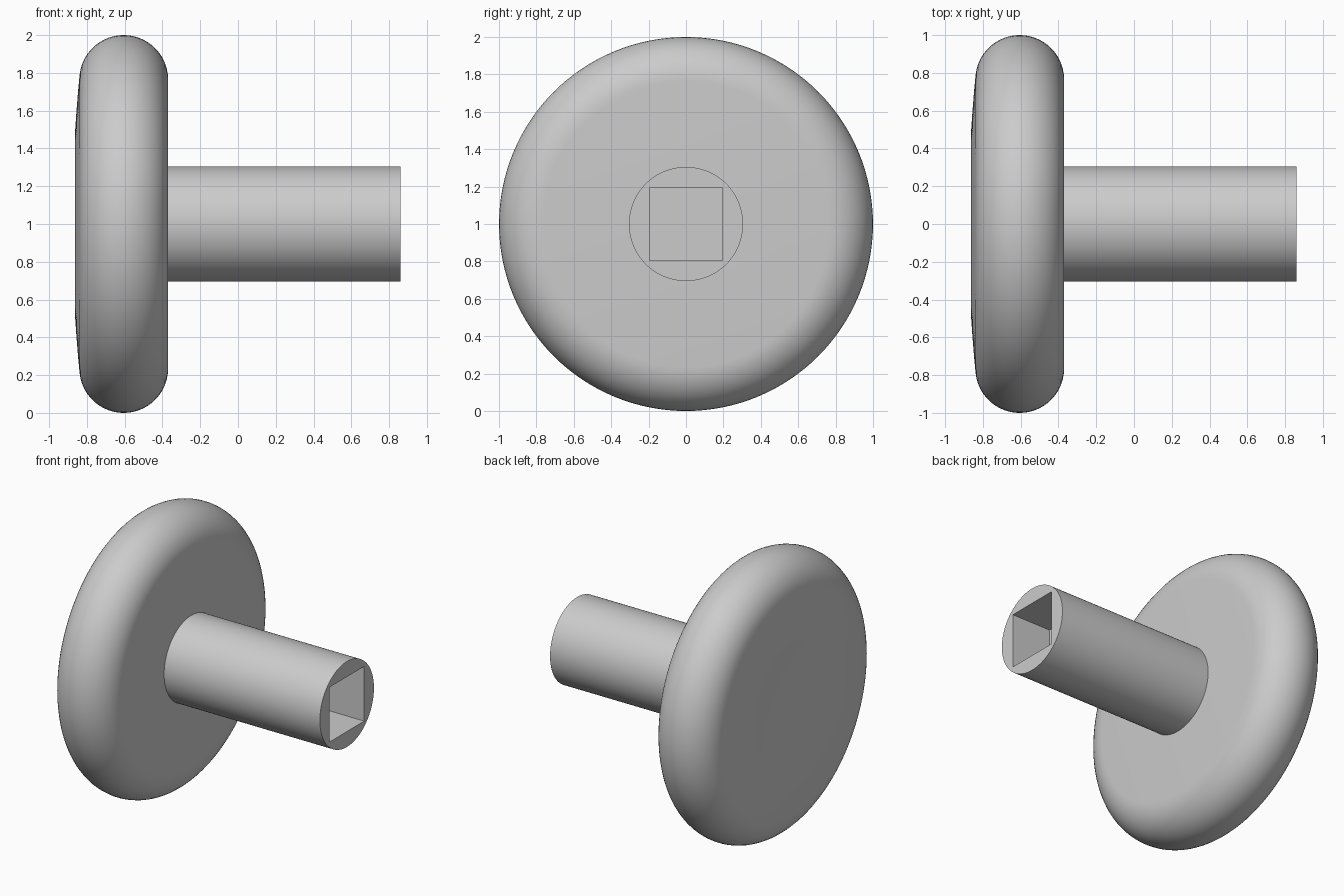
import bpy, bmesh, math
from mathutils import Matrix

cube = bpy.data.objects.get("Cube")
if cube:
    bpy.data.objects.remove(cube, do_unlink=True)

grey = bpy.data.materials.new("plain grey")
grey.use_nodes = True
colour = (0.6, 0.6, 0.6, 1)
grey.diffuse_color = colour
grey.node_tree.nodes["Principled BSDF"].inputs["Base Color"].default_value = colour

SEGMENTS = 128
AXIS_Z = 1.0


def lathe(name, profile):
    """Spin (x, radius) points about the horizontal axis."""
    bm = bmesh.new()
    verts = [bm.verts.new((x, 0, r)) for x, r in profile]
    edges = [bm.edges.new(pair) for pair in zip(verts, verts[1:])]
    bmesh.ops.spin(bm, geom=verts + edges, cent=(0, 0, 0), axis=(1, 0, 0),
                   angle=2 * math.pi, steps=SEGMENTS)
    bmesh.ops.remove_doubles(bm, verts=bm.verts, dist=1e-4)
    bmesh.ops.recalc_face_normals(bm, faces=bm.faces)
    return finish(name, bm)


def finish(name, bm):
    bmesh.ops.translate(bm, verts=bm.verts, vec=(0, 0, AXIS_Z))
    mesh = bpy.data.meshes.new(name)
    bm.to_mesh(mesh)
    bm.free()
    mesh.materials.append(grey)
    obj = bpy.data.objects.new(name, mesh)
    bpy.context.collection.objects.link(obj)
    return obj


def smooth(obj):
    bpy.ops.object.select_all(action="DESELECT")
    obj.select_set(True)
    bpy.context.view_layer.objects.active = obj
    bpy.ops.object.shade_smooth_by_angle(angle=math.radians(30))


# Knob: shallow dished face, gentle shoulder, rounded rim, flat back
dish = [(-0.835 - 0.027 * (i / 8) ** 2, 0.5 * i / 8) for i in range(9)]
rim = []
for i in range(25):
    a = math.pi * (0.03 + 0.97 * i / 24)
    rim.append((-0.605 - 0.235 * math.cos(a), 0.765 + 0.235 * math.sin(a)))
knob = lathe("knob", dish + [(-0.855, 0.6), (-0.847, 0.7)] + rim + [(-0.37, 0)])
smooth(knob)

# Shaft: round bar with a square socket in its free end
shaft = lathe("shaft", [(-0.4, 0), (-0.4, 0.305), (0.86, 0.305), (0.86, 0)])

bm = bmesh.new()
bmesh.ops.create_cube(bm, size=1, matrix=Matrix.Translation((0.76, 0, 0))
                      @ Matrix.Diagonal((0.82, 0.39, 0.39, 1)))
# Deep end of the cutter sits 0.31 below the shaft end
for v in bm.verts:
    v.co.x = 0.55 if v.co.x < 0.76 else 1.0
cutter = finish("socket_cutter", bm)
cutter.hide_render = True
cutter.hide_viewport = True

socket = shaft.modifiers.new("square socket", "BOOLEAN")
socket.operation = "DIFFERENCE"
socket.solver = "EXACT"
socket.object = cutter
smooth(shaft)
